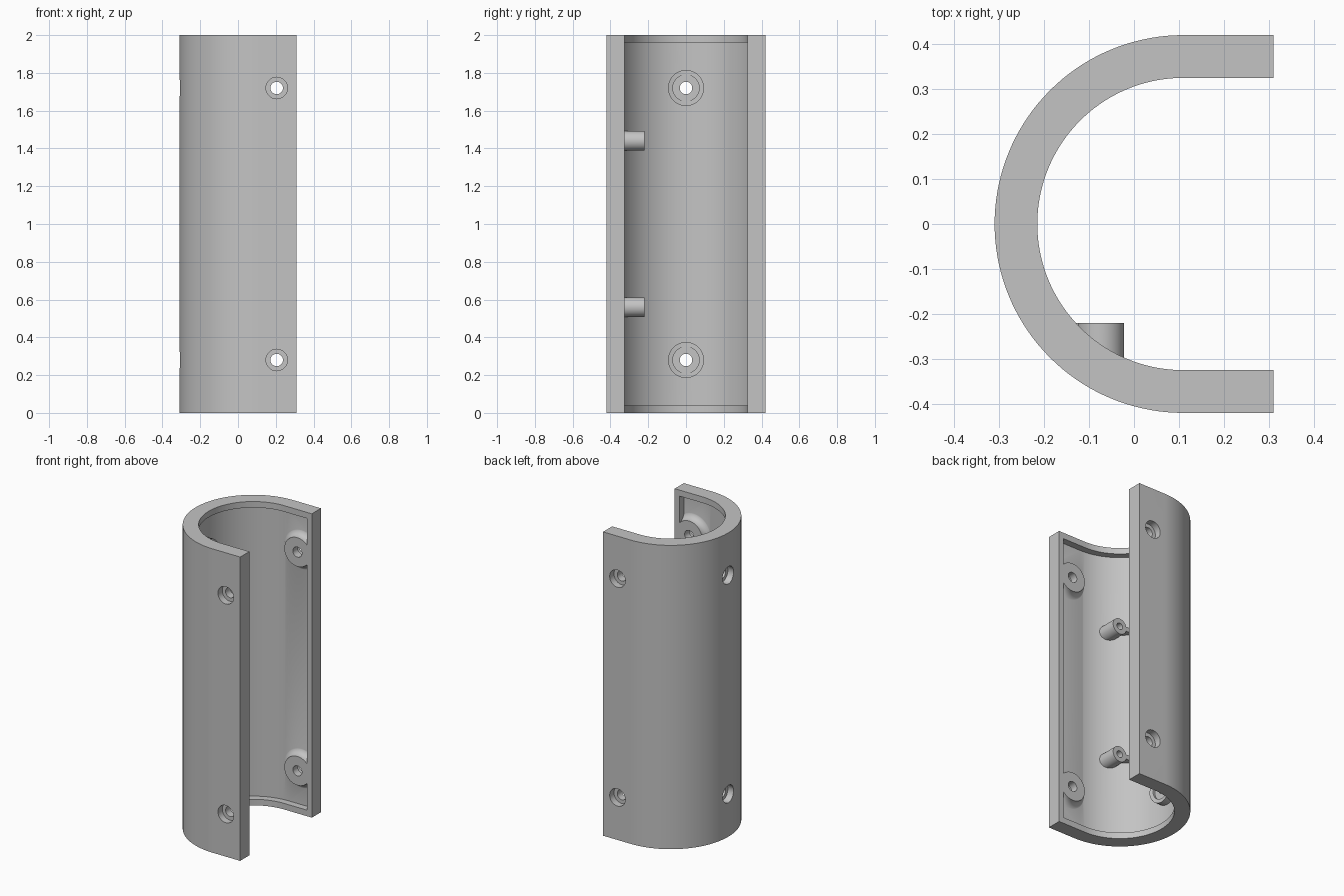
import bpy, bmesh, math
from mathutils import Matrix, Vector

if "Cube" in bpy.data.objects:
    bpy.data.objects.remove(bpy.data.objects["Cube"])

CX = 0.11            # centre of the rounded back
X_OPEN = 0.31        # open edge of the shell
R_OUT, R_LIP, R_POCKET = 0.42, 0.325, 0.37
SCREW_Z = (0.28, 1.72)
POST_Z = (0.56, 1.44)
SIDE_X = 0.205


def finish(bm, name):
    bmesh.ops.recalc_face_normals(bm, faces=bm.faces)
    me = bpy.data.meshes.new(name)
    bm.to_mesh(me)
    bm.free()
    ob = bpy.data.objects.new(name, me)
    bpy.context.collection.objects.link(ob)
    return ob


def u_prism(name, r, x_end, z0, z1, n=72):
    """Half-round profile with straight sides, extruded upward."""
    pts = [(x_end, r)]
    for i in range(n + 1):
        a = math.pi / 2 + math.pi * i / n
        pts.append((CX + r * math.cos(a), r * math.sin(a)))
    pts.append((x_end, -r))
    bm = bmesh.new()
    face = bm.faces.new([bm.verts.new((x, y, z0)) for x, y in pts])
    top = bmesh.ops.extrude_face_region(bm, geom=[face])
    verts = [v for v in top["geom"] if isinstance(v, bmesh.types.BMVert)]
    bmesh.ops.translate(bm, verts=verts, vec=(0, 0, z1 - z0))
    return finish(bm, name)


def lathe(name, profile, origin, axis, n=48):
    """Solid of revolution; profile is (radius, distance along axis)."""
    mat = Matrix.Translation(origin) @ Vector(axis).to_track_quat('Z', 'Y').to_matrix().to_4x4()
    bm = bmesh.new()
    rings = []
    for r, d in profile:
        rings.append([bm.verts.new(mat @ Vector((r * math.cos(2 * math.pi * i / n),
                                                 r * math.sin(2 * math.pi * i / n), d)))
                      for i in range(n)])
    for a, b in zip(rings, rings[1:]):
        for i in range(n):
            j = (i + 1) % n
            bm.faces.new((a[i], a[j], b[j], b[i]))
    bm.faces.new(rings[0])
    bm.faces.new(rings[-1])
    return finish(bm, name)


def box(name, lo, hi):
    bm = bmesh.new()
    bmesh.ops.create_cube(bm, size=1)
    for v in bm.verts:
        v.co = [(l + h) / 2 + c * (h - l) for c, l, h in zip(v.co, lo, hi)]
    return finish(bm, name)


def combine(target, tool, op):
    mod = target.modifiers.new("cut", 'BOOLEAN')
    mod.operation = op
    mod.solver = 'EXACT'
    mod.object = tool
    bpy.context.view_layer.objects.active = target
    bpy.ops.object.modifier_apply(modifier=mod.name)
    bpy.data.objects.remove(tool, do_unlink=True)


# Recessed pocket, with the screw bosses left standing in it
cavity = u_prism("cavity", R_POCKET, X_OPEN - 0.035, 0.04, 1.96)
flare = [(0.095, 0.0)]
for i in range(7):
    a = math.radians(84) * i / 6
    flare.append((0.14 - 0.045 * math.cos(a), R_LIP + 0.047 * math.sin(a)))
flare.append((0.14, 0.40))
for z in SCREW_Z:
    for s in (-1, 1):
        combine(cavity, lathe("side_boss", flare, (SIDE_X, 0, z), (0, s, 0)), 'DIFFERENCE')
    combine(cavity, lathe("back_boss", [(0.095, 0.2), (0.095, 0.55)], (CX, 0, z), (-1, 0, 0)),
            'DIFFERENCE')

# Open channel inside the raised rim
combine(cavity, u_prism("channel", R_LIP, 0.5, -0.1, 2.1), 'UNION')

# Mounting posts with a rib tying each to the wall
for z in POST_Z:
    combine(cavity, lathe("post", [(0.052, 0.22), (0.052, 0.45)], (-0.074, 0, z), (0, -1, 0)),
            'DIFFERENCE')
    combine(cavity, box("post_rib", (-0.25, -0.40, z - 0.015), (-0.08, -0.2205, z + 0.015)),
            'DIFFERENCE')

# Shell body
shell = u_prism("half_shell", R_OUT, X_OPEN, 0, 2)
combine(shell, cavity, 'DIFFERENCE')

# Stepped screw holes, flat seats on the back bosses, and blind post holes
step = [(0.033, 0.25), (0.033, R_OUT - 0.045), (0.057, R_OUT - 0.045), (0.057, 0.5)]
for z in SCREW_Z:
    for s in (-1, 1):
        combine(shell, lathe("side_hole", step, (SIDE_X, 0, z), (0, s, 0)), 'DIFFERENCE')
    combine(shell, lathe("back_hole", step, (CX, 0, z), (-1, 0, 0)), 'DIFFERENCE')
    combine(shell, lathe("back_seat", [(0.07, 0.25), (0.07, 0.332)], (CX, 0, z), (-1, 0, 0)),
            'DIFFERENCE')
for z in POST_Z:
    combine(shell, lathe("post_hole", [(0.022, 0.15), (0.022, 0.29)], (-0.074, 0, z), (0, -1, 0), 24),
            'DIFFERENCE')

# Plain grey finish
grey = bpy.data.materials.new("plain_grey")
grey.diffuse_color = (0.55, 0.55, 0.55, 1)
grey.use_nodes = True
grey.node_tree.nodes["Principled BSDF"].inputs["Base Color"].default_value = grey.diffuse_color
shell.data.materials.clear()
shell.data.materials.append(grey)
for p in shell.data.polygons:
    p.material_index = 0

bpy.ops.object.select_all(action='DESELECT')
shell.select_set(True)
bpy.context.view_layer.objects.active = shell
bpy.ops.object.shade_smooth_by_angle(angle=math.radians(30))
